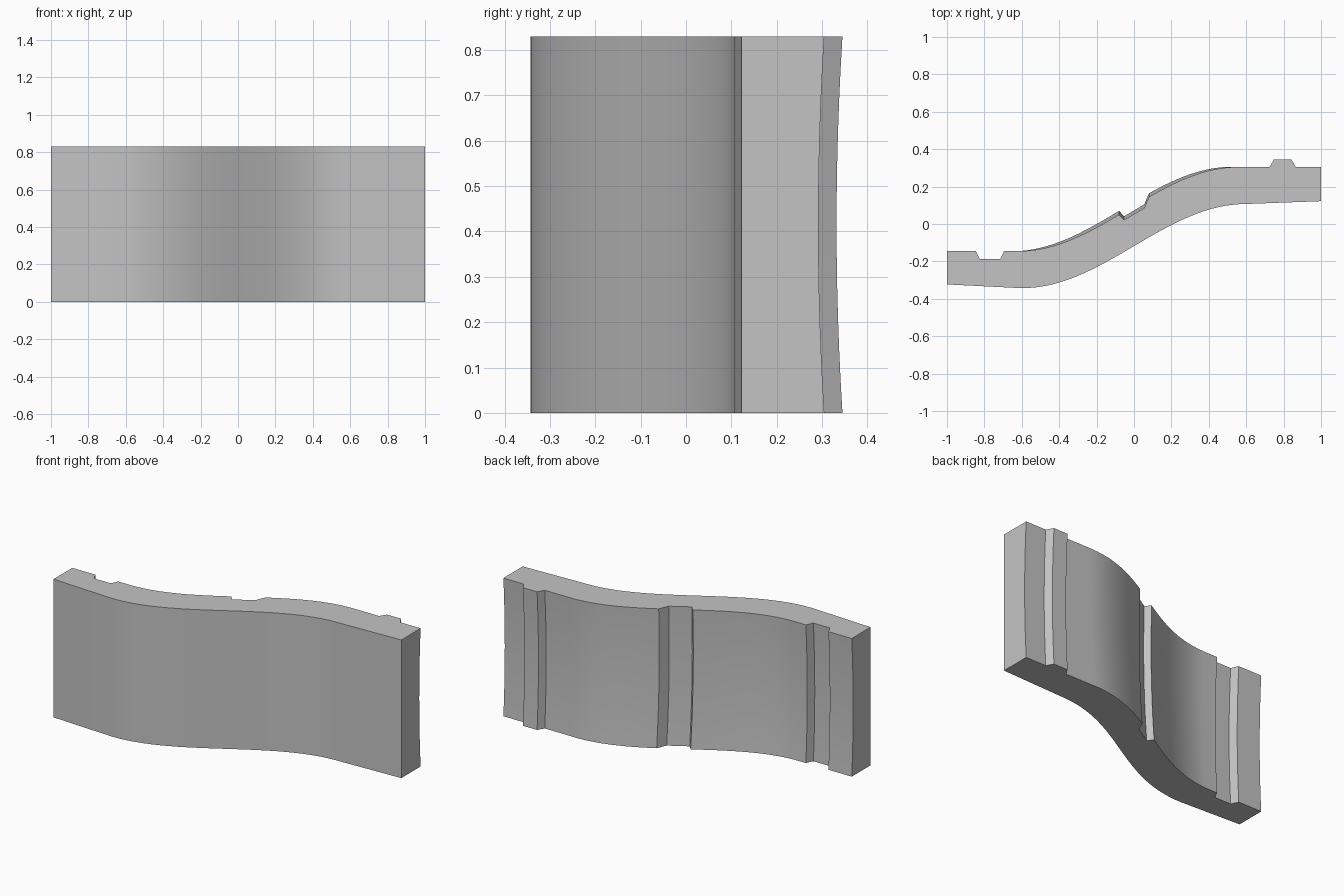
import bpy
import bmesh
import math

cube = bpy.data.objects.get("Cube")
if cube:
    bpy.data.objects.remove(cube, do_unlink=True)

HEIGHT = 0.83
LEVELS = 12


def wave(x, start, end):
    """Half sine wave from -1 to 1 between start and end, flat outside."""
    t = (x - start) / (end - start)
    return math.sin(math.pi * (min(max(t, 0), 1) - 0.5))


def trapezoid(x, a, b, c, d):
    """0 outside a..d, 1 within b..c, sloped between."""
    return max(0, min((x - a) / (b - a), 1, (d - x) / (d - c)))


# Outer corners of the end notch, centre groove and raised rib
NOTCH = (-0.845, -0.825, -0.715, -0.695)
GROOVE = (-0.08, -0.053, 0.055, 0.08)
RIB = (0.725, 0.748, 0.842, 0.865)


def front_y(x):
    slope = 0.02 * (max(0, -0.6 - x) + max(0, x - 0.6)) / 0.4
    return -0.118 + 0.225 * wave(x, -0.6, 0.6) + (slope if x < 0 else slope * 0.75)


def back_y(x, z):
    t = z / HEIGHT
    y = 0.08 + 0.225 * wave(x, -0.62, 0.56)
    # lower edge flares outward mid-span, and the whole face is hollowed
    flare = 0.02 * max(0, math.cos(math.pi * (x + 0.03) / 1.18)) * (1 - t)
    hollow = 0.013 * 4 * t * (1 - t)
    detail = (0.04 * trapezoid(x, *RIB) - 0.043 * trapezoid(x, *NOTCH)
              - 0.045 * trapezoid(x, *GROOVE))
    return y + flare - hollow + detail


# Stations along the length, with breaks at every detail corner
even = [i / 30 for i in range(-18, 19)]
front_xs = [-1] + even + [1]
details = NOTCH + GROOVE + RIB
clear = [x for x in even if all(abs(x - d) > 0.012 for d in details)]
back_xs = sorted([-1, 1] + clear + list(details))

# Wavy panel: stacked outlines joined into walls, capped top and bottom
bm = bmesh.new()
rings = []
for k in range(LEVELS + 1):
    z = HEIGHT * k / LEVELS
    outline = [(x, front_y(x), z) for x in front_xs]
    outline += [(x, back_y(x, z), z) for x in reversed(back_xs)]
    rings.append([bm.verts.new(p) for p in outline])
count = len(rings[0])
for low, high in zip(rings, rings[1:]):
    for i in range(count):
        j = (i + 1) % count
        bm.faces.new((low[i], low[j], high[j], high[i]))
bm.faces.new(list(reversed(rings[0])))
bm.faces.new(rings[-1])
bmesh.ops.recalc_face_normals(bm, faces=bm.faces)

mesh = bpy.data.meshes.new("wavy_panel")
bm.to_mesh(mesh)
bm.free()
panel = bpy.data.objects.new("wavy_panel", mesh)
bpy.context.collection.objects.link(panel)

# Plain grey finish
grey = bpy.data.materials.new("light_grey")
grey.use_nodes = True
colour = (0.55, 0.55, 0.55, 1)
grey.diffuse_color = colour
grey.node_tree.nodes["Principled BSDF"].inputs["Base Color"].default_value = colour
mesh.materials.append(grey)

bpy.ops.object.select_all(action='DESELECT')
panel.select_set(True)
bpy.context.view_layer.objects.active = panel
bpy.ops.object.shade_smooth_by_angle(angle=math.radians(25))
